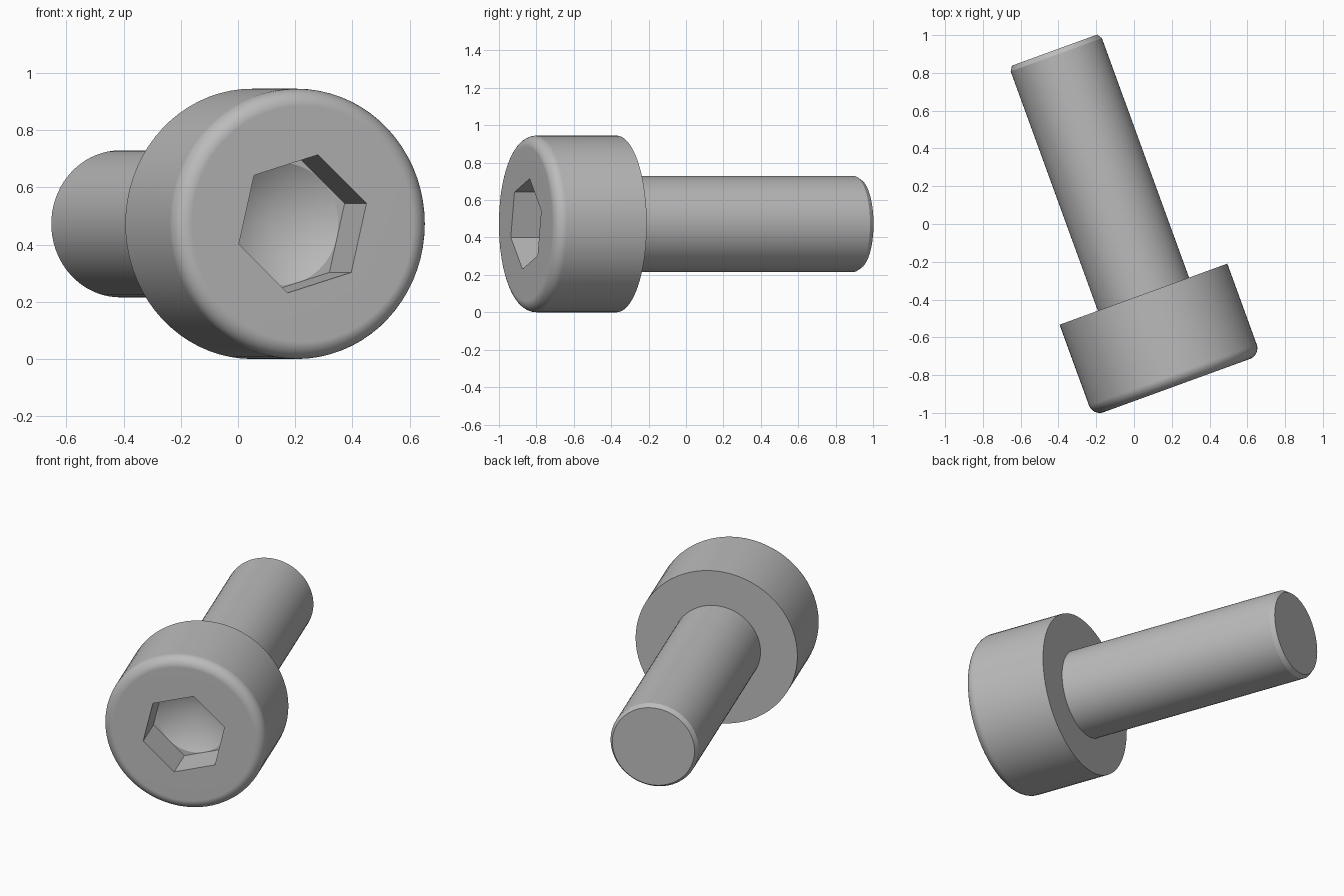
import bpy, bmesh
from math import radians, sin, cos, pi
from mathutils import Matrix

default = bpy.data.objects.get("Cube")
if default:
    bpy.data.objects.remove(default, do_unlink=True)

# Main sizes: the head joins the shaft at height 0 on the screw's axis
HEAD_R, HEAD_H, FILLET = 0.4725, 0.515, 0.06
SHAFT_R, SHAFT_L = 0.257, 1.375
HEX_R, HEX_DEPTH, CONE_DEPTH = 0.248, 0.2235, 0.124

steel = bpy.data.materials.new("grey steel")
steel.use_nodes = True
steel.diffuse_color = (0.5, 0.5, 0.5, 1)
steel.node_tree.nodes["Principled BSDF"].inputs["Base Color"].default_value = (0.5, 0.5, 0.5, 1)


def turned(name, profile, steps, phase=0.0):
    """Spin a (radius, height) profile around z into a closed solid."""
    bm = bmesh.new()
    verts = [bm.verts.new((r, 0, h)) for r, h in profile]
    edges = [bm.edges.new(pair) for pair in zip(verts, verts[1:])]
    bmesh.ops.spin(bm, geom=verts + edges, cent=(0, 0, 0), axis=(0, 0, 1),
                   angle=2 * pi, steps=steps, use_merge=False)
    bmesh.ops.remove_doubles(bm, verts=bm.verts, dist=1e-5)
    bmesh.ops.recalc_face_normals(bm, faces=bm.faces)
    bm.transform(Matrix.Rotation(phase, 4, "Z"))
    mesh = bpy.data.meshes.new(name)
    bm.to_mesh(mesh)
    bm.free()
    mesh.materials.append(steel)
    obj = bpy.data.objects.new(name, mesh)
    bpy.context.collection.objects.link(obj)
    return obj


def select_only(obj):
    bpy.ops.object.select_all(action="DESELECT")
    obj.select_set(True)
    bpy.context.view_layer.objects.active = obj


def cut(target, cutter):
    mod = target.modifiers.new(cutter.name, "BOOLEAN")
    mod.operation, mod.solver, mod.object = "DIFFERENCE", "EXACT", cutter
    select_only(target)
    bpy.ops.object.modifier_apply(modifier=mod.name)
    bpy.data.objects.remove(cutter, do_unlink=True)


# Head with rounded front rim, plain shaft and chamfered tip
rim = [(HEAD_R - FILLET + FILLET * sin(a), -HEAD_H + FILLET - FILLET * cos(a))
       for a in (i * pi / 16 for i in range(9))]
body = [(0, -HEAD_H)] + rim + [(HEAD_R, 0), (SHAFT_R, 0), (SHAFT_R, SHAFT_L - 0.026),
                              (SHAFT_R - 0.017, SHAFT_L), (0, SHAFT_L)]
screw = turned("socket_head_screw", body, 72)

# Hexagonal socket, then the drilled cone in its floor
floor = HEX_DEPTH - HEAD_H
cut(screw, turned("hex_cutter", [(0, -HEAD_H - 0.1), (HEX_R, -HEAD_H - 0.1),
                                 (HEX_R, floor), (0, floor)], 6, radians(-16.8)))
drill = HEX_R * cos(pi / 6) - 0.001
cut(screw, turned("drill_cutter", [(0, floor - 0.1), (drill, floor - 0.1),
                                   (drill, floor), (0, floor + CONE_DEPTH)], 60))

# Lay the screw down, head to the front, turned aside
screw.rotation_euler = (radians(-90), 0, radians(20))
screw.location = (0.05, -0.3715, HEAD_R)

# Smooth round surfaces, crisp edges and flat caps
select_only(screw)
bpy.ops.object.shade_smooth_by_angle(angle=radians(25))
weighted = screw.modifiers.new("flat_caps", "WEIGHTED_NORMAL")
weighted.keep_sharp = True
